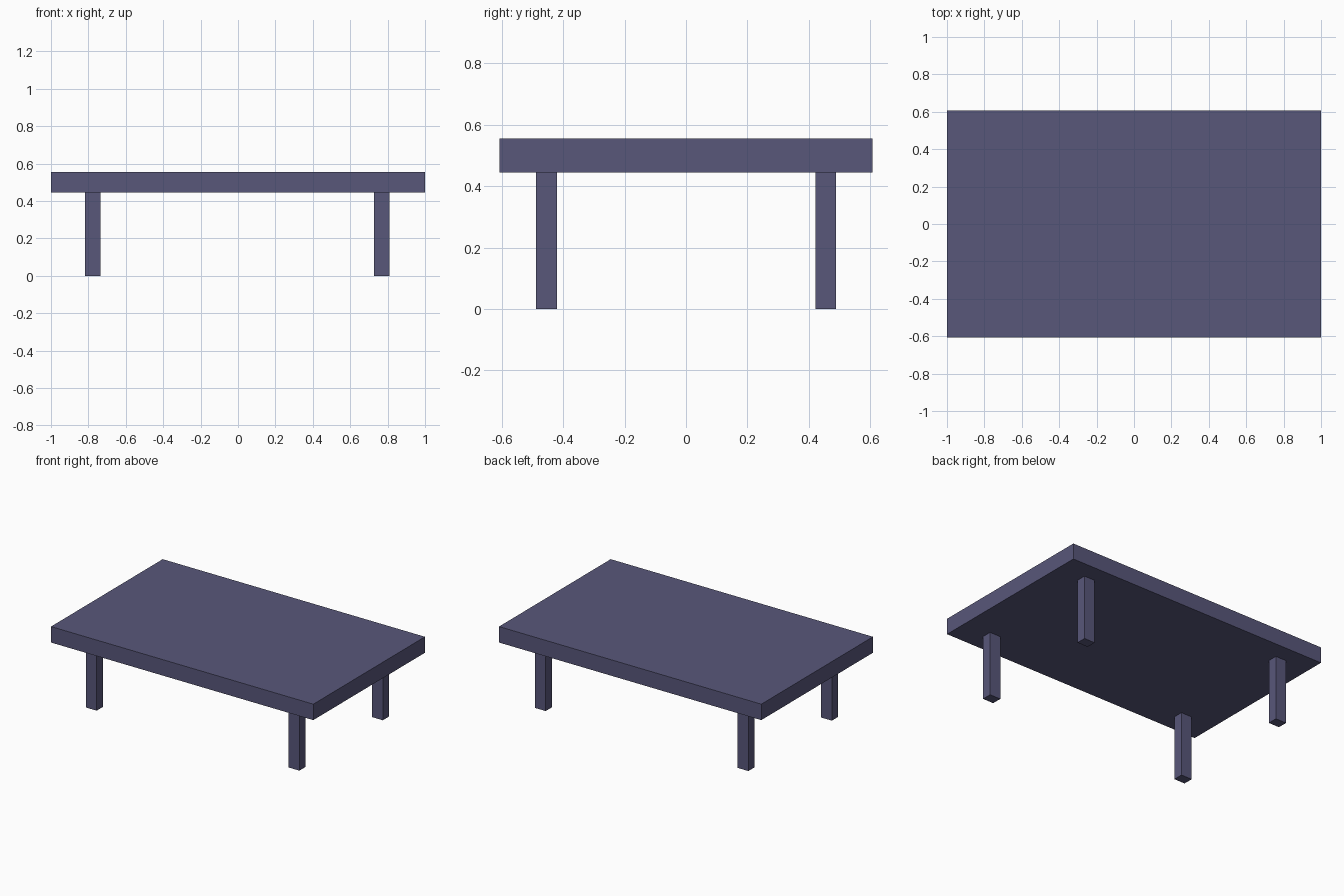
import bpy

if "Cube" in bpy.data.objects:
    bpy.data.objects.remove(bpy.data.objects["Cube"])

mat = bpy.data.materials.new("slate purple")
mat.diffuse_color = (0.098, 0.095, 0.195, 1.0)
mat.use_nodes = True
mat.node_tree.nodes["Principled BSDF"].inputs["Base Color"].default_value = mat.diffuse_color


def box(name, x, y, z):
    """Axis-aligned box from (min, max) ranges."""
    bpy.ops.mesh.primitive_cube_add(
        size=1, location=[(r[0] + r[1]) / 2 for r in (x, y, z)])
    ob = bpy.context.object
    ob.name = name
    ob.scale = [r[1] - r[0] for r in (x, y, z)]
    bpy.ops.object.transform_apply(location=False, rotation=False, scale=True)
    ob.data.materials.append(mat)
    return ob


# Table top slab
TOP_BOTTOM = 0.445
box("table_top", (-1, 1), (-0.608, 0.608), (TOP_BOTTOM, 0.555))

# Four square legs
for side, x in (("left", (-0.818, -0.736)), ("right", (0.728, 0.81))):
    for end, y in (("front", (-0.488, -0.42)), ("back", (0.421, 0.489))):
        box(f"{end}_{side}_leg", x, y, (0, TOP_BOTTOM))
